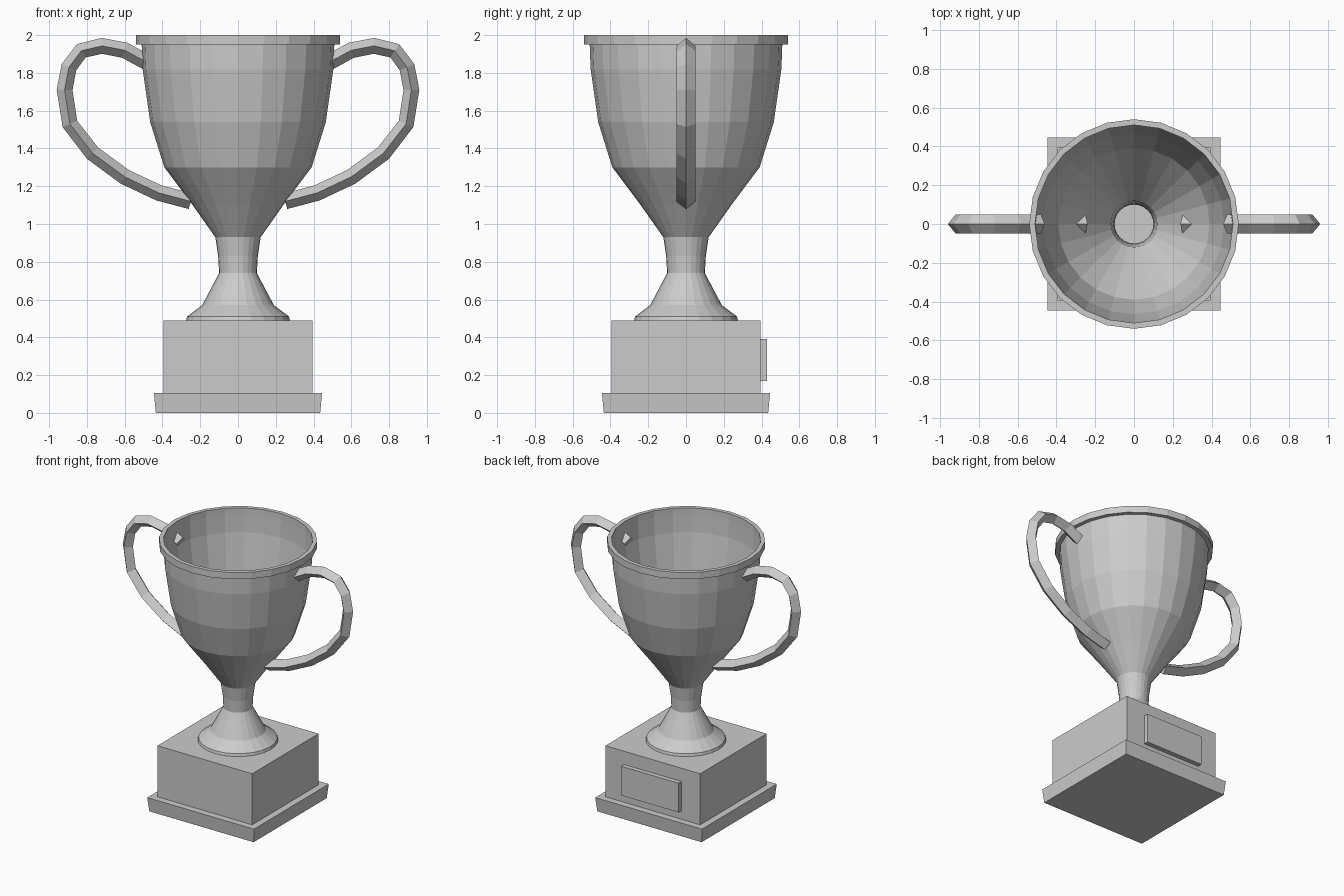
import bpy, bmesh, math
from mathutils import Vector

if "Cube" in bpy.data.objects:
    bpy.data.objects.remove(bpy.data.objects["Cube"])


def make_object(name, bm, recalc=True):
    if recalc:
        bmesh.ops.recalc_face_normals(bm, faces=bm.faces)
    mesh = bpy.data.meshes.new(name)
    bm.to_mesh(mesh)
    bm.free()
    obj = bpy.data.objects.new(name, mesh)
    bpy.context.collection.objects.link(obj)
    return obj


def loft(bm, rings, closed=False):
    """Join equally sized vertex rings with quads."""
    pairs = list(zip(rings, rings[1:]))
    if closed:
        pairs.append((rings[-1], rings[0]))
    for a, b in pairs:
        n = len(a)
        for i in range(n):
            j = (i + 1) % n
            bm.faces.new((a[i], a[j], b[j], b[i]))


def lathe(name, profile, sides=24, closed=False):
    bm = bmesh.new()
    rings = [[bm.verts.new((r * math.cos(2 * math.pi * i / sides),
                            r * math.sin(2 * math.pi * i / sides), z))
              for i in range(sides)] for r, z in profile]
    loft(bm, rings, closed)
    return make_object(name, bm, recalc=closed)


def block(name, x0, y0, z0, x1, y1, z1, flare=0.0):
    """Box between two corners, optionally wider at the top."""
    bm = bmesh.new()
    rings = [[bm.verts.new(p) for p in
              ((x0 - f, y0 - f, z), (x1 + f, y0 - f, z), (x1 + f, y1 + f, z), (x0 - f, y1 + f, z))]
             for z, f in ((z0, 0), (z1, flare))]
    loft(bm, rings)
    bm.faces.new(rings[0])
    bm.faces.new(rings[1])
    return make_object(name, bm)


def handle(name, path, side, depth=0.042, half_width=0.05):
    """Diamond section swept along a path in the XZ plane."""
    bm = bmesh.new()
    pts = [Vector((side * x, 0, z)) for x, z in path]
    rings = []
    for i, p in enumerate(pts):
        d_in = (p - pts[max(i - 1, 0)]).normalized()
        d_out = (pts[min(i + 1, len(pts) - 1)] - p).normalized()
        t = (d_in + d_out).normalized()
        n = Vector((-t.z, 0, t.x)) * depth
        w = Vector((0, half_width, 0))
        rings.append([bm.verts.new(p + o) for o in (n, w, -n, -w)])
    loft(bm, rings)
    bm.faces.new(rings[0])
    bm.faces.new(rings[-1])
    return make_object(name, bm)


# Square base with name plate on the back
block("plinth", -0.435, -0.435, 0, 0.435, 0.435, 0.105, flare=0.01)
block("base_block", -0.395, -0.395, 0.105, 0.395, 0.395, 0.49)
block("plate", -0.24, 0.39, 0.17, 0.24, 0.43, 0.39)

# Open thin shell: foot, stem and bowl
lathe("cup", [(0.275, 0.49), (0.27, 0.51), (0.19, 0.57), (0.10, 0.74), (0.105, 0.83),
              (0.12, 0.93), (0.24, 1.10), (0.39, 1.30), (0.465, 1.54), (0.505, 1.82),
              (0.51, 1.95)])

# Rim band
lathe("rim", [(0.51, 1.95), (0.54, 1.95), (0.54, 2.0), (0.51, 2.0)], closed=True)

# Pair of handles
path = [(0.48, 1.855), (0.60, 1.92), (0.72, 1.943), (0.83, 1.917), (0.895, 1.83),
        (0.918, 1.71), (0.89, 1.53), (0.77, 1.375), (0.60, 1.25), (0.42, 1.165), (0.25, 1.12)]
for label, side in (("right", 1), ("left", -1)):
    handle(label + "_handle", path, side)
